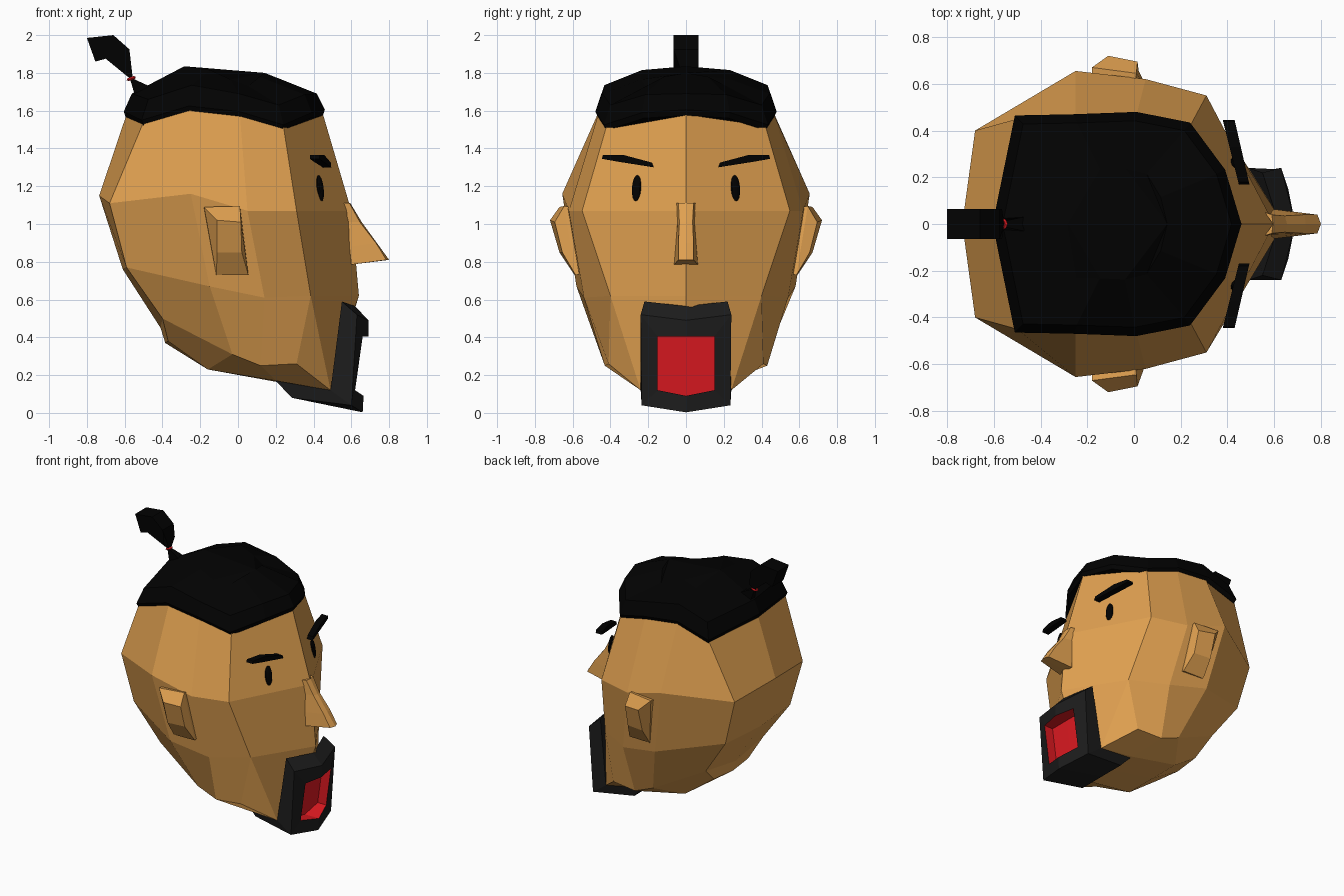
import bpy, bmesh, math


def material(name, rgb):
    m = bpy.data.materials.new(name)
    m.diffuse_color = (*rgb, 1)
    return m


SKIN = material("skin", (0.74, 0.35, 0.08))
HAIR = material("hair", (0.0006, 0.0006, 0.0006))
BEARD = material("beard", (0.012, 0.012, 0.012))
RED = material("red", (0.75, 0.010, 0.015))


def build(name, verts, faces, mat, mirror=True, flip=False):
    """Flat-shaded mesh; half meshes are mirrored across y = 0 and welded."""
    bm = bmesh.new()
    for s in (1, -1) if mirror else (1,):
        vs = [bm.verts.new((x, y * s, z)) for x, y, z in verts]
        for f in faces:
            bm.faces.new([vs[i] for i in (f if s > 0 else f[::-1])])
    bmesh.ops.remove_doubles(bm, verts=bm.verts, dist=0.0005)
    bmesh.ops.recalc_face_normals(bm, faces=bm.faces)
    if flip:
        bmesh.ops.reverse_faces(bm, faces=bm.faces)
    me = bpy.data.meshes.new(name)
    bm.to_mesh(me)
    bm.free()
    me.materials.append(mat)
    ob = bpy.data.objects.new(name, me)
    bpy.context.collection.objects.link(ob)
    return ob


def grid(rows, cols):
    """Quads between consecutive rows of points."""
    return [(r * cols + c, r * cols + c + 1, (r + 1) * cols + c + 1, (r + 1) * cols + c)
            for r in range(rows - 1) for c in range(cols - 1)]


def prism(name, a, b, mat, mirror):
    """Solid between two matching outlines."""
    n = len(a)
    faces = [tuple(range(n)), tuple(range(2 * n - 1, n - 1, -1))]
    faces += [(i, (i + 1) % n, n + (i + 1) % n, n + i) for i in range(n)]
    return build(name, a + b, faces, mat, mirror)


# Head: five rows of six points, from face centre round to back centre
head = [
    (.45, 0, 1.58), (.24, .42, 1.52), (.01, .465, 1.58), (-.25, .455, 1.61), (-.50, .45, 1.54), (-.59, 0, 1.58),
    (.60, 0, 1.07), (.31, .55, 1.07), (.05, .62, 1.07), (-.25, .655, 1.16), (-.68, .40, 1.11), (-.735, 0, 1.15),
    (.64, 0, .62), (.385, .40, .62), (.14, .54, .61), (-.15, .58, .67), (-.59, .38, .77), (-.61, 0, .76),
    (.54, 0, .35), (.31, .41, .26), (.12, .43, .25), (-.03, .43, .31), (-.40, .34, .50), (-.41, 0, .45),
    (.50, 0, .12), (.49, .24, .12), (.20, .22, .17), (-.16, .24, .23), (-.37, .20, .38), (-.385, 0, .37),
    (.20, 0, .165), (-.16, 0, .23)]
faces = [f for f in grid(5, 6) if f[0] not in (12, 18)]
faces += [(12, 13, 25, 18), (13, 19, 25), (18, 25, 24)]            # jaw front
faces += [(24, 25, 26, 30), (26, 27, 31, 30), (27, 28, 29, 31)]    # underside
faces += [(0, 1, 2, 3, 4, 5)]
build("head", head, faces, SKIN)

# Hair cap: the hairline lofted up to a shallow crown that dips at the corners
line = [(.46, 0, 1.58), (.39, .23, 1.565), (.24, .43, 1.50), (.01, .475, 1.57),
        (-.26, .465, 1.60), (-.51, .46, 1.525), (-.605, 0, 1.57)]
shoulder = [1.69, 1.685, 1.63, 1.69, 1.735, 1.66, 1.69]
top = [1.80, 1.78, 1.73, 1.765, 1.815, 1.78, 1.835]
cx = -.07
cap = [(cx + (x - cx) * .98, y * .98, z - .005) for x, y, z in line]
cap += [(x, y * 1.01, z + .025) for x, y, z in line]
cap += [(cx + (x - cx) * .92, y * .93, h) for (x, y, z), h in zip(line, shoulder)]
cap += [(cx + (x - cx) * .4, y * .5, h) for (x, y, z), h in zip(line, top)]
faces = grid(4, 7) + [tuple(range(7)), (21, 22, 23), (21, 23, 24), (21, 24, 25, 27), (25, 26, 27)]
build("hair_cap", cap, faces, HAIR)

# Ponytail, pinched where it is tied
tail = [(-.80, 1.985), (-.66, 2.0), (-.575, 1.925), (-.565, 1.83), (-.557, 1.77), (-.47, 1.73),
        (-.54, 1.66), (-.572, 1.77), (-.70, 1.875), (-.755, 1.86)]
width = {1.77: .012, 1.73: .03, 1.66: .03}
side = [(x, width.get(z, .065), z) for x, z in tail]
prism("ponytail", side, [(x, -y, z) for x, y, z in side], HAIR, False)

# Hair tie
bpy.ops.mesh.primitive_torus_add(major_segments=8, minor_segments=4, major_radius=.018,
                                 minor_radius=.008, location=(-.565, 0, 1.77),
                                 rotation=(0, math.radians(-20), 0))
bpy.context.object.name = "hair_tie"
bpy.context.object.data.materials.append(RED)

# Nose: sections of centre, ridge side and base points
nose = [(.595, 0, 1.11), (.59, .04, 1.11), (.56, .05, 1.11),
        (.655, 0, 1.01), (.645, .035, 1.01), (.585, .045, 1.01),
        (.735, 0, .90), (.73, .04, .90), (.59, .055, .88),
        (.80, 0, .81), (.785, .04, .81), (.60, .063, .785), (.60, 0, .785)]
build("nose", nose, grid(4, 3) + [(0, 1, 2), (9, 10, 11, 12)], SKIN)

# Ears: base, rim and raised inner panel
ear = [(-.18, .58, 1.08), (.0, .56, 1.08), (.05, .48, .75), (-.11, .50, .75),
       (-.18, .67, 1.09), (.01, .645, 1.095), (.055, .585, .73), (-.115, .59, .73),
       (-.11, .72, 1.02), (.015, .695, 1.01), (.02, .655, .85), (-.11, .67, .85)]
faces = [(r + i, r + (i + 1) % 4, r + 4 + (i + 1) % 4, r + 4 + i) for r in (0, 4) for i in range(4)]
build("ears", ear, faces + [(0, 1, 2, 3), (8, 9, 10, 11)], SKIN)

# Eyebrows
brow = [(.17, 1.30), (.18, 1.325), (.33, 1.365), (.44, 1.365), (.445, 1.345), (.36, 1.33)]
prism("eyebrows", [(.495 - .23 * (y - .165), y, z) for y, z in brow],
      [(.45 - .25 * (y - .165), y, z) for y, z in brow], HAIR, True)

# Eyes
for s, name in ((1, "eye_left"), (-1, "eye_right")):
    bpy.ops.mesh.primitive_uv_sphere_add(segments=12, ring_count=8, radius=1,
                                         location=(.435, s * .262, 1.19),
                                         rotation=(0, math.radians(-8), s * math.radians(27)))
    eye = bpy.context.object
    eye.name = name
    eye.scale = (.016, .027, .07)
    eye.data.materials.append(HAIR)

# Beard: frame round the mouth, closed behind, with a strip under the chin
beard = [(.62, 0, .565), (.55, .22, .59), (.69, 0, .49), (.63, .24, .52),
         (.69, 0, .405), (.66, .15, .405), (.62, .15, .12), (.665, 0, .09),
         (.60, .235, .04), (.66, 0, .003), (.49, .24, .12),
         (.285, .20, .08), (.285, 0, .08), (.185, .20, .185), (.185, 0, .185), (.51, 0, .12)]
build("beard", beard, [(0, 1, 3, 2), (2, 3, 5, 4), (3, 8, 6, 5), (8, 9, 7, 6), (1, 10, 8, 3),
                       (10, 13, 11, 8), (8, 11, 12, 9), (11, 13, 14, 12),
                       (0, 15, 10, 1), (10, 15, 14, 13)], BEARD)

# Mouth: open pocket behind the beard frame
lip = beard[4:8]
back = [(.59 if z > .3 else .55, y, z) for x, y, z in lip]
build("mouth", lip + back, [(0, 1, 5, 4), (1, 2, 6, 5), (2, 3, 7, 6), (4, 5, 6, 7)], RED, flip=True)
